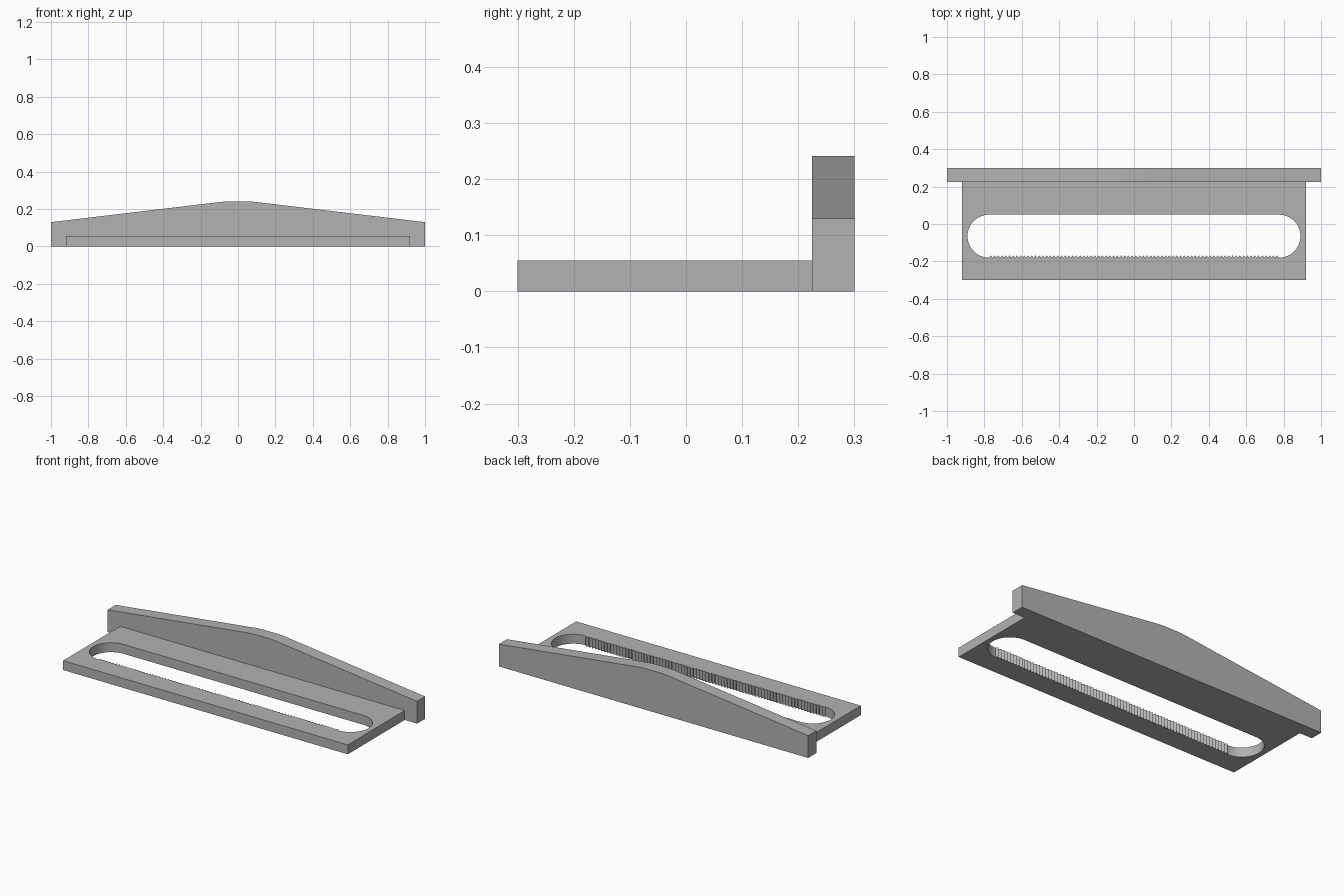
import bpy
import bmesh
from math import sin, cos, pi
from mathutils import Vector

cube = bpy.data.objects.get("Cube")
if cube:
    bpy.data.objects.remove(cube, do_unlink=True)

# Single grey material
GREY = (0.45, 0.45, 0.45, 1.0)
grey = bpy.data.materials.new("plain grey")
grey.use_nodes = True
grey.diffuse_color = GREY
grey.node_tree.nodes["Principled BSDF"].inputs["Base Color"].default_value = GREY


def extruded(name, loops, to_point, direction):
    """Fill outline loops (outer first, then holes) and extrude them."""
    bm = bmesh.new()
    edges = []
    for loop in loops:
        verts = [bm.verts.new(to_point(a, b)) for a, b in loop]
        edges += [bm.edges.new((v, verts[i - 1])) for i, v in enumerate(verts)]
    bmesh.ops.triangle_fill(bm, edges=edges, use_beauty=True)
    out = bmesh.ops.extrude_face_region(bm, geom=bm.faces[:])
    moved = [g for g in out["geom"] if isinstance(g, bmesh.types.BMVert)]
    bmesh.ops.translate(bm, verts=moved, vec=Vector(direction))
    bmesh.ops.recalc_face_normals(bm, faces=bm.faces[:])
    mesh = bpy.data.meshes.new(name)
    bm.to_mesh(mesh)
    bm.free()
    mesh.materials.append(grey)
    obj = bpy.data.objects.new(name, mesh)
    bpy.context.collection.objects.link(obj)
    return obj


# Base plate with a rounded slot, toothed along its front edge
SLOT_X, SLOT_Y, RADIUS = 0.775, -0.065, 0.115
TEETH, DEPTH, STEPS = 78, 0.012, 24
pitch = 2 * SLOT_X / TEETH
slot = []
for side in (1, -1):
    for i in range(STEPS + 1):
        a = pi * i / STEPS - side * pi / 2
        slot.append((side * SLOT_X + RADIUS * cos(a), SLOT_Y + RADIUS * sin(a)))
front_y = SLOT_Y - RADIUS
for i in range(TEETH):
    x = -SLOT_X + i * pitch
    slot.append((x + pitch / 2, front_y + DEPTH))
    if i < TEETH - 1:
        slot.append((x + pitch, front_y))

plate = [(-0.92, -0.3), (0.92, -0.3), (0.92, 0.225), (-0.92, 0.225)]
extruded("slotted_plate", [plate, slot],
         lambda x, y: (x, y, 0), (0, 0, 0.055))

# Upright back bar, tapering from a softly rounded crown to both ends
half = [(1, 0), (1, 0.13), (0.1, 0.237), (0.075, 0.2395), (0.05, 0.241)]
bar = half + [(-x, z) for x, z in reversed(half)]
extruded("back_bar", [bar],
         lambda x, z: (x, 0.225, z), (0, 0.075, 0))
